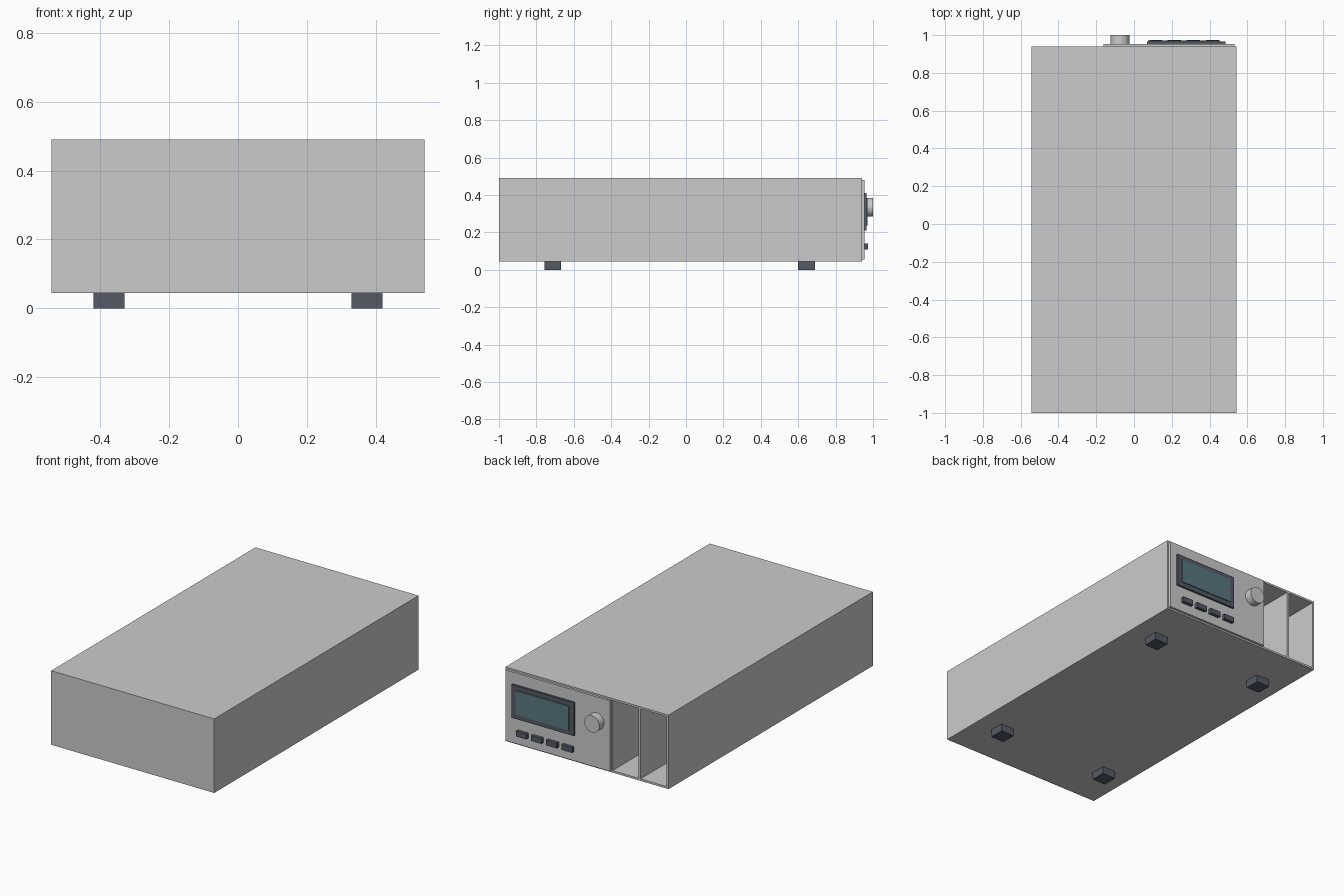
import bpy, bmesh
from math import radians
from mathutils import Matrix

if "Cube" in bpy.data.objects:
    bpy.data.objects.remove(bpy.data.objects["Cube"])


def material(name, color):
    m = bpy.data.materials.new(name)
    m.diffuse_color = (*color, 1)
    m.use_nodes = True
    m.node_tree.nodes["Principled BSDF"].inputs["Base Color"].default_value = m.diffuse_color
    return m


DARK = material("dark_plastic", (0.09, 0.1, 0.13))
GLASS = material("display_glass", (0.1, 0.19, 0.22))


def add(name, bm, mat=None):
    mesh = bpy.data.meshes.new(name)
    bm.to_mesh(mesh)
    bm.free()
    ob = bpy.data.objects.new(name, mesh)
    bpy.context.collection.objects.link(ob)
    if mat:
        mesh.materials.append(mat)
    return ob


def box_bm(x, y, z):
    """Box from (min, max) pairs."""
    bm = bmesh.new()
    bmesh.ops.create_cube(bm, size=1)
    for v in bm.verts:
        v.co = [r[0] if c < 0 else r[1] for c, r in zip(v.co, (x, y, z))]
    return bm


def box(name, x, y, z, mat=None):
    return add(name, box_bm(x, y, z), mat)


WALL = 0.012
X, Y, Z = (-0.542, 0.542), (-1.0, 0.94), (0.045, 0.49)

# Hollow case, open at the control end
bm = box_bm(X, Y, Z)
bmesh.ops.delete(bm, geom=[f for f in bm.faces if f.normal.y > 0.9], context='FACES')
case = add("case", bm)
mod = case.modifiers.new("wall", 'SOLIDIFY')
mod.thickness = WALL
mod.offset = -1
mod.use_even_offset = True

# Dividers between the open bays
for i, x in enumerate((-0.17, -0.356)):
    box(f"bay_divider_{i + 1}", (x, x + WALL), (Y[0] + WALL, Y[1]),
        (Z[0] + WALL, Z[1] - WALL))

# Control panel with display
box("control_panel", (-0.162, 0.532), (0.938, 0.954), (0.055, 0.48))
box("display_bezel", (0.07, 0.485), (0.954, 0.966), (0.21, 0.41), DARK)
box("display_screen", (0.1, 0.455), (0.964, 0.971), (0.237, 0.383), GLASS)

# Row of buttons
for i in range(4):
    x = 0.112 + 0.101 * i
    box(f"button_{i + 1}", (x - 0.035, x + 0.035), (0.953, 0.974), (0.11, 0.142), DARK)

# Round knob
bm = bmesh.new()
bmesh.ops.create_cone(bm, cap_ends=True, segments=32, radius1=0.05, radius2=0.05, depth=0.046,
                      matrix=Matrix.Translation((-0.074, 0.977, 0.334))
                      @ Matrix.Rotation(radians(90), 4, 'X'))
knob = add("knob", bm)
bpy.context.view_layer.objects.active = knob
knob.select_set(True)
bpy.ops.object.shade_smooth_by_angle(angle=radians(30))

# Feet
for yn, y in (("front", -0.712), ("rear", 0.645)):
    for xn, x in (("left", -0.375), ("right", 0.375)):
        box(f"{yn}_{xn}_foot", (x - 0.045, x + 0.045), (y - 0.045, y + 0.045), (0, Z[0]), DARK)
